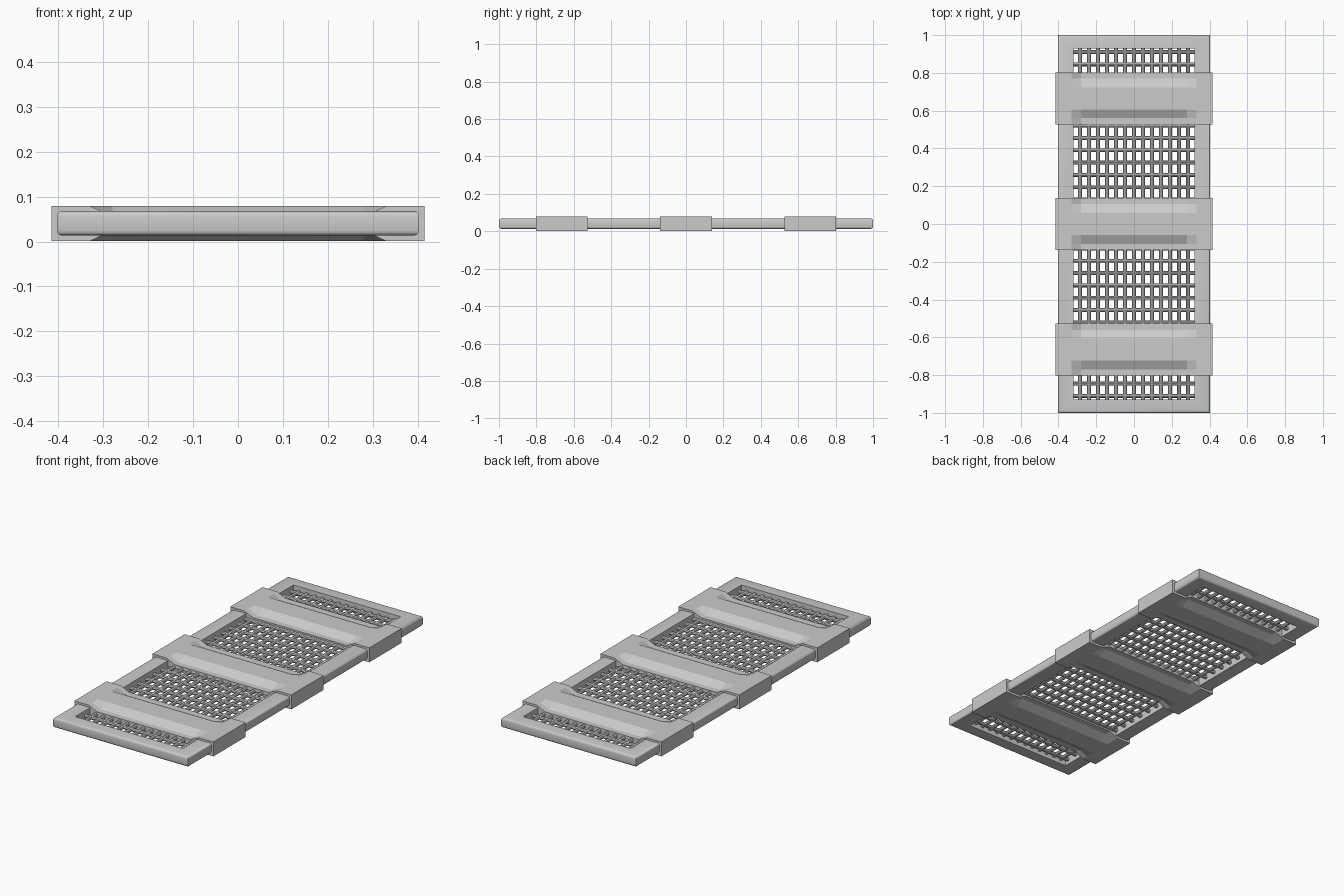
import bpy, bmesh, math
from mathutils import Matrix

if "Cube" in bpy.data.objects:
    bpy.data.objects.remove(bpy.data.objects["Cube"])

Z_MID = 0.04


def finish(bm, name, smooth=False):
    bmesh.ops.recalc_face_normals(bm, faces=bm.faces[:])
    me = bpy.data.meshes.new(name)
    bm.to_mesh(me)
    bm.free()
    ob = bpy.data.objects.new(name, me)
    bpy.context.collection.objects.link(ob)
    if smooth:
        bpy.context.view_layer.objects.active = ob
        ob.select_set(True)
        bpy.ops.object.shade_smooth_by_angle(angle=math.radians(40))
        ob.select_set(False)
    return ob


# Rectangular frame: rounded cross-section swept round four mitred corners
def make_frame():
    hx, hy, z0, z1, r = 0.403, 1.0, 0.013, 0.068, 0.012
    wx, wy = 0.083, 0.07
    section = [(1, z0), (1, z1)]
    for i in range(4):
        a = math.pi / 2 * (1 - i / 3)
        section.append((r * (1 - math.cos(a)), z1 - r + r * math.sin(a)))
    for i in range(4):
        a = math.pi / 2 * i / 3
        section.append((r * (1 - math.cos(a)), z0 + r - r * math.sin(a)))
    bm = bmesh.new()
    corners = []
    for sx, sy in ((1, 1), (-1, 1), (-1, -1), (1, -1)):
        corners.append([bm.verts.new((sx * (hx - (wx if d == 1 else d)),
                                      sy * (hy - (wy if d == 1 else d)), z))
                        for d, z in section])
    n = len(section)
    for c in range(4):
        a, b = corners[c], corners[(c + 1) % 4]
        for i in range(n):
            j = (i + 1) % n
            bm.faces.new((a[i], a[j], b[j], b[i]))
    finish(bm, "frame", True)


# Mesh of thin round bars filling the frame opening
def make_bars(name, places, length, axis, z):
    bm = bmesh.new()
    turn = Matrix.Rotation(math.pi / 2, 4, 'Y' if axis == 'X' else 'X')
    for p in places:
        loc = (0, p, z) if axis == 'X' else (p, 0, z)
        bmesh.ops.create_cone(bm, cap_ends=True, segments=8, radius1=0.01,
                              radius2=0.01, depth=length,
                              matrix=Matrix.Translation(loc) @ turn)
    finish(bm, name, True)


# Wrapping band whose front and back edges dip into the opening
def make_band(name, y):
    xs = [-0.415, -0.33, -0.28, 0.28, 0.33, 0.415]
    ys = [-0.138, -0.105, -0.058, 0.058, 0.105, 0.138]
    bm = bmesh.new()
    sheets = []
    for s in (1, -1):
        sheets.append([[bm.verts.new((
            px, y + py,
            Z_MID + s * (0.016 if abs(px) < 0.3 and abs(py) > 0.1 else 0.039)))
            for py in ys] for px in xs])
    for g in sheets:
        for i in range(5):
            for j in range(5):
                bm.faces.new((g[i][j], g[i + 1][j], g[i + 1][j + 1], g[i][j + 1]))
    t, b = sheets
    for i in range(5):
        for e in (0, 5):
            bm.faces.new((t[i][e], t[i + 1][e], b[i + 1][e], b[i][e]))
            bm.faces.new((t[e][i], t[e][i + 1], b[e][i + 1], b[e][i]))
    finish(bm, name)


make_frame()
make_bars("long_bars", [-0.286 + 0.0477 * i for i in range(13)], 1.87, 'Y', Z_MID)
make_bars("cross_bars", [-0.91 + 0.065 * i for i in range(29)], 0.65, 'X', Z_MID)
for label, y in (("front", -0.665), ("middle", 0.0), ("back", 0.665)):
    make_band(label + "_band", y)
